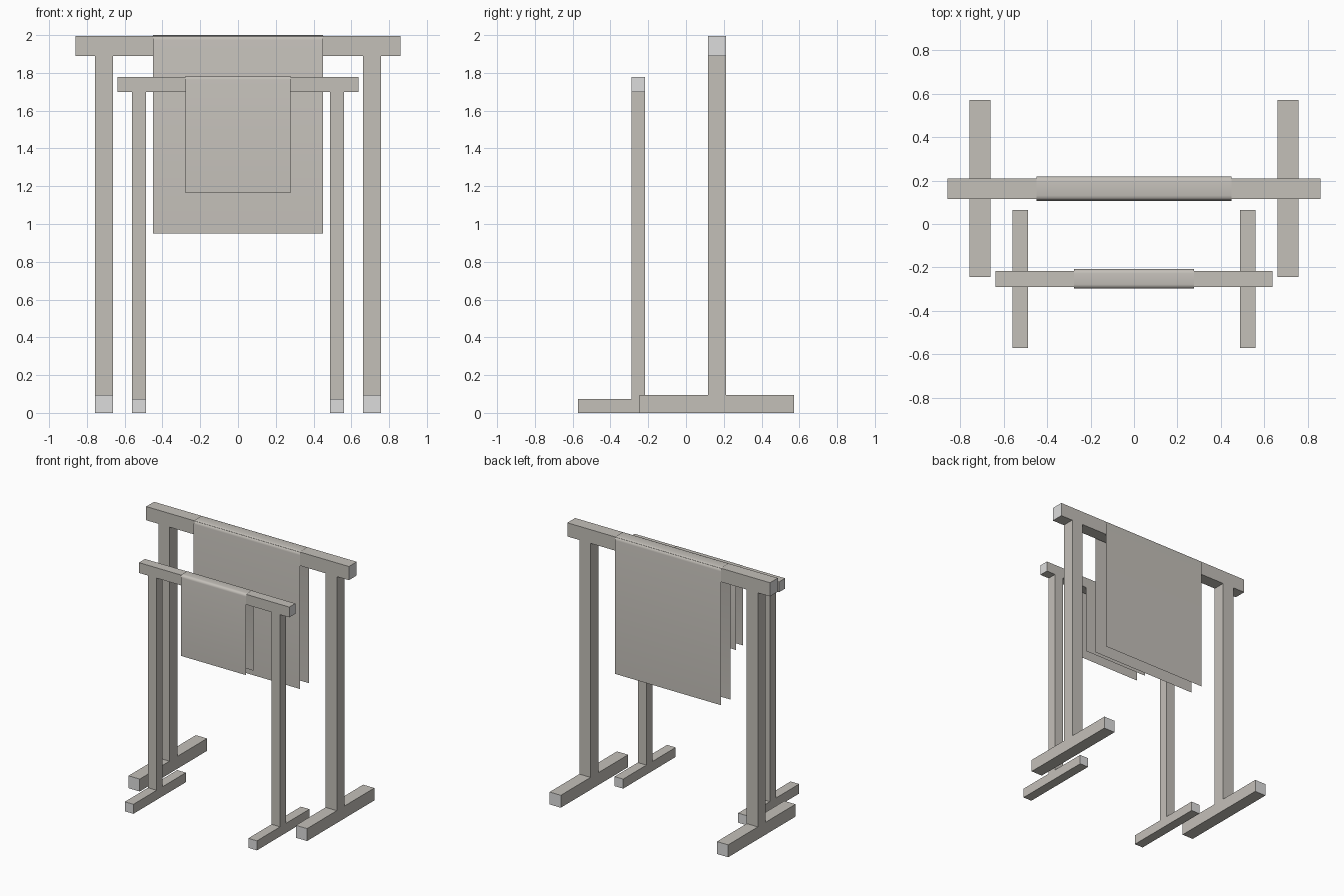
import bpy, bmesh, math

cube = bpy.data.objects.get("Cube")
if cube:
    bpy.data.objects.remove(cube, do_unlink=True)


def material(name, colour):
    mat = bpy.data.materials.new(name)
    mat.use_nodes = True
    mat.diffuse_color = (*colour, 1)
    mat.node_tree.nodes["Principled BSDF"].inputs["Base Color"].default_value = (*colour, 1)
    return mat


WOOD = material("weathered wood", (0.55, 0.525, 0.485))
END_GRAIN = material("pale end grain", (0.72, 0.72, 0.72))
CLOTH = material("grey cloth", (0.55, 0.525, 0.485))


def add_object(name, bm, *mats):
    mesh = bpy.data.meshes.new(name)
    bm.to_mesh(mesh)
    bm.free()
    for mat in mats:
        mesh.materials.append(mat)
    obj = bpy.data.objects.new(name, mesh)
    bpy.context.collection.objects.link(obj)
    return obj


def timber(name, x, y, z, end_axis=None):
    """Box between (low, high) limits; the faces along end_axis show end grain."""
    bm = bmesh.new()
    bmesh.ops.create_cube(bm, size=1)
    for v in bm.verts:
        v.co = [lo + (c + 0.5) * (hi - lo) for c, (lo, hi) in zip(v.co, (x, y, z))]
    bm.normal_update()
    for f in bm.faces:
        f.material_index = int(end_axis is not None and abs(f.normal[end_axis]) > 0.5)
    add_object(name, bm, WOOD, END_GRAIN)


def draped_cloth(name, half_x, y, half_y, bottom, top, radius, steps=4):
    """Thin sheet folded over the beam with rounded shoulders."""
    profile = [(y - half_y, bottom)]
    for side, start in ((-1, math.pi), (1, math.pi / 2)):
        for i in range(steps + 1):
            a = start - i * math.pi / 2 / steps
            profile.append((y + side * (half_y - radius) + radius * math.cos(a),
                            top - radius + radius * math.sin(a)))
    profile.append((y + half_y, bottom))
    bm = bmesh.new()
    rows = [[bm.verts.new((x, py, pz)) for x in (-half_x, half_x)] for py, pz in profile]
    for (a, b), (c, d) in zip(rows, rows[1:]):
        bm.faces.new((a, b, d, c)).smooth = True
    add_object(name, bm, CLOTH)


def stand(label, y, thick, post_x, beam_x, beam_z, foot_y, cloth_x, cloth_y, cloth_bottom):
    h = thick / 2
    depth = (y - h, y + h)
    for side, sign in (("left", 1), ("right", -1)):
        across = (sign * post_x - h, sign * post_x + h)
        timber(f"{label}_{side}_foot", across, foot_y, (0, thick), 1)
        timber(f"{label}_{side}_post", across, depth, (thick, beam_z[0]))
    timber(f"{label}_crossbeam", (-beam_x, beam_x), depth, beam_z, 0)
    draped_cloth(f"{label}_cloth", cloth_x, y, cloth_y, cloth_bottom, beam_z[1] + 0.005, thick * 0.27)


stand("large_stand", 0.163, 0.095, 0.71, 0.86, (1.89, 1.995), (-0.245, 0.571), 0.45, 0.057, 0.95)
stand("small_stand", -0.253, 0.073, 0.524, 0.638, (1.70, 1.779), (-0.571, 0.065), 0.277, 0.045, 1.164)
